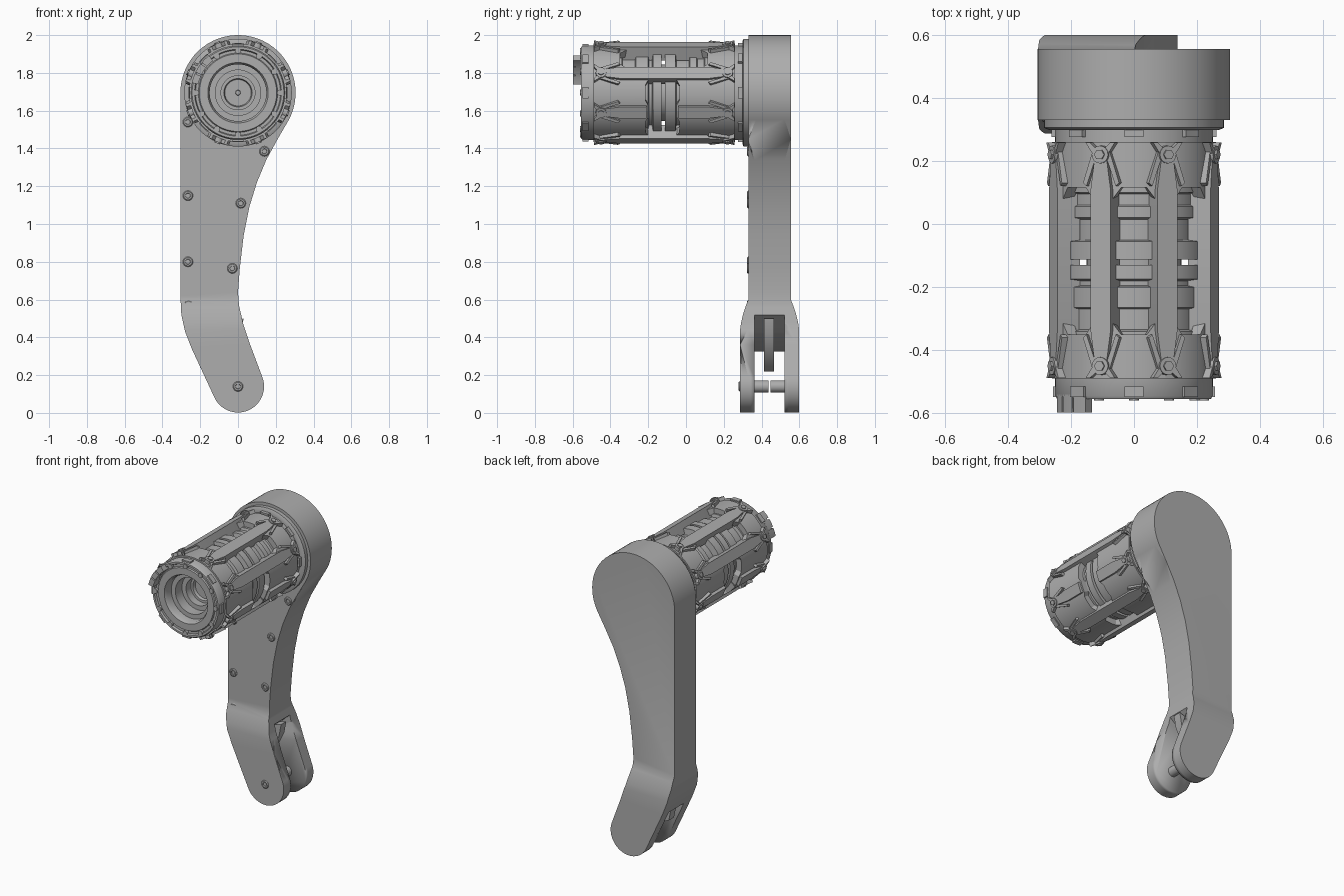
import bpy, bmesh, math
from math import sin, cos, radians, pi
from mathutils import Vector, Matrix

cube = bpy.data.objects.get("Cube")
if cube:
    bpy.data.objects.remove(cube, do_unlink=True)

grey = bpy.data.materials.new("mid grey")
grey.use_nodes = True
colour = (0.42, 0.42, 0.42, 1)
grey.diffuse_color = colour
grey.node_tree.nodes["Principled BSDF"].inputs["Base Color"].default_value = colour

AXIS = Vector((0, 0, 1.695))   # the drum's axis runs along y through this point


def finish(name, bm, angle=35):
    bmesh.ops.recalc_face_normals(bm, faces=bm.faces[:])
    mesh = bpy.data.meshes.new(name)
    bm.to_mesh(mesh)
    bm.free()
    mesh.materials.append(grey)
    obj = bpy.data.objects.new(name, mesh)
    bpy.context.collection.objects.link(obj)
    bpy.ops.object.select_all(action='DESELECT')
    obj.select_set(True)
    bpy.context.view_layer.objects.active = obj
    bpy.ops.object.shade_smooth_by_angle(angle=radians(angle))
    return obj


def lathe(name, profile, centre=AXIS, steps=64):
    """Turn a closed (radius, y) outline about the y axis."""
    bm = bmesh.new()
    verts = [bm.verts.new((r, y, 0)) for r, y in profile]
    edges = [bm.edges.new((a, b)) for a, b in zip(verts, verts[1:] + verts[:1])]
    bmesh.ops.spin(bm, geom=verts + edges, cent=(0, 0, 0), axis=(0, 1, 0),
                   angle=2 * pi, steps=steps, use_merge=True)
    bmesh.ops.remove_doubles(bm, verts=bm.verts[:], dist=1e-5)
    bmesh.ops.translate(bm, verts=bm.verts[:], vec=centre)
    return finish(name, bm)


def prism(bm, outline, low, high, place):
    """Solid between two copies of an outline; place(u, v, w) gives the position."""
    a = [bm.verts.new(place(u, v, low)) for u, v in outline]
    b = [bm.verts.new(place(u, v, high)) for u, v in outline]
    bm.faces.new(a)
    bm.faces.new(b[::-1])
    for i in range(len(a)):
        j = (i + 1) % len(a)
        bm.faces.new((a[i], b[i], b[j], a[j]))


def radial(angle):
    """Placement on the drum: u across, v along y, w outward."""
    c, s = cos(radians(angle)), sin(radians(angle))
    return lambda u, v, w: AXIS + Vector((w * c - u * s, v, w * s + u * c))


def arc_panel(bm, columns, inner, outer):
    """Curved plate through columns of (angle, y low, y high)."""
    rows = []
    for angle, low, high in columns:
        put = radial(angle)
        rows.append([bm.verts.new(put(0, y, r)) for y, r in
                     ((low, inner), (low, outer), (high, outer), (high, inner))])
    for p, q in zip(rows, rows[1:]):
        for i in range(4):
            j = (i + 1) % 4
            bm.faces.new((p[i], q[i], q[j], p[j]))
    bm.faces.new(rows[0])
    bm.faces.new(rows[-1][::-1])


def rect(u0, u1, v0, v1):
    return [(u0, v0), (u1, v0), (u1, v1), (u0, v1)]


# Crank arm: rounded outline, softened rims, thicker lower fork
def arc(cx, cz, r, start, end, n):
    return [(cx + r * cos(radians(start + (end - start) * i / n)),
             cz + r * sin(radians(start + (end - start) * i / n))) for i in range(n + 1)]


outline = arc(0, 1.695, 0.305, -28, 180, 36)
outline += [(-0.305, 0.62), (-0.3, 0.52), (-0.28, 0.43), (-0.245, 0.34)]
outline += arc(0, 0.14, 0.138, 207, 380, 24)
outline += [(0.065, 0.36), (0.028, 0.47), (0.005, 0.57), (0, 0.64), (0.01, 0.77),
            (0.03, 0.94), (0.06, 1.09), (0.1, 1.22), (0.15, 1.34), (0.21, 1.45)]
MID = 0.4425
bm = bmesh.new()
prism(bm, outline, MID - 0.1125, MID + 0.1125, lambda x, z, y: Vector((x, y, z)))
rims = [e for e in bm.edges if abs(e.verts[0].co.y - e.verts[1].co.y) < 1e-4]
bmesh.ops.bevel(bm, geom=rims, offset=0.04, segments=5, profile=0.5, affect='EDGES')
for z in (0.6, 0.56, 0.52, 0.48, 0.44):
    bmesh.ops.bisect_plane(bm, geom=bm.verts[:] + bm.edges[:] + bm.faces[:],
                           plane_co=(0, 0, z), plane_no=(0, 0, 1))
for v in bm.verts:
    t = min(max((0.6 - v.co.z) / 0.16, 0), 1)
    v.co.y = MID + (v.co.y - MID) * (1 + 0.39 * t * (1.6 - 0.6 * t))
arm = finish("crank_arm", bm, 30)

# Fork slot
bm = bmesh.new()
slot = [(0.3, 0.52), (0.02, 0.52), (-0.08, 0.43), (-0.2, 0.33), (-0.4, 0.3),
        (-0.4, -0.2), (0.3, -0.2)]
prism(bm, slot, 0.362, 0.522, lambda x, z, y: Vector((x, y, z)))
cutter = finish("slot_cutter", bm)
cutter.hide_render = True
cutter.hide_viewport = True
cut = arm.modifiers.new("slot", 'BOOLEAN')
cut.object = cutter
cut.solver = 'EXACT'

# Fork fin, pin and washers
bm = bmesh.new()
fin = [(0.03, 0.5), (0.015, 0.42), (-0.03, 0.33), (-0.09, 0.26), (-0.15, 0.22),
       (-0.2, 0.24), (-0.22, 0.34), (-0.1, 0.46)]
prism(bm, fin, 0.412, 0.467, lambda x, z, y: Vector((x, y, z)))
finish("fork_fin", bm)
fork = Vector((0, 0, 0.14))
for name, y0, y1 in (("front", 0.34, 0.436), ("back", 0.448, 0.54)):
    lathe(name + "_fork_pin", [(0, y0), (0.032, y0), (0.032, y1), (0, y1)], fork, 24)


# Socket screws along the arm and on the fork
def screw(name, x, y, z):
    lathe(name, [(0, y + 0.004), (0.012, y + 0.004), (0.014, y - 0.005), (0.022, y - 0.005),
                 (0.027, y), (0.027, y + 0.02), (0, y + 0.02)], Vector((x, 0, z)), 16)


for i, (x, z) in enumerate([(-0.265, 1.54), (0.14, 1.385), (-0.265, 1.15), (0.015, 1.11),
                            (-0.265, 0.8), (-0.03, 0.765), (-0.262, 0.57)]):
    screw("arm_screw_%d" % i, x, 0.328, z)
screw("fork_screw", 0, 0.284, 0.14)

# Drum mounting flange and rear collar
lathe("mounting_flange", [(0, 0.36), (0.285, 0.36), (0.285, 0.305), (0.27, 0.298),
                          (0.25, 0.298), (0.25, 0.25), (0, 0.25)])

# Front collar with stepped bore
lathe("front_collar", [(0.15, -0.53), (0.16, -0.55), (0.205, -0.55), (0.21, -0.542),
                       (0.225, -0.542), (0.23, -0.555), (0.243, -0.555), (0.25, -0.545),
                       (0.25, -0.47), (0.15, -0.47)])
lathe("bore_tube", [(0.12, -0.49), (0.152, -0.49), (0.152, -0.14), (0.09, -0.14),
                    (0.09, -0.42), (0.12, -0.42)])
lathe("bore_floor", [(0, -0.36), (0.012, -0.36), (0.014, -0.35), (0.07, -0.35),
                     (0.075, -0.37), (0.092, -0.37), (0.092, -0.1), (0, -0.1)])

# Inner stacked rings, split in the middle
lathe("front_inner_rings", [(0.14, -0.48), (0.225, -0.48), (0.225, -0.34), (0.205, -0.335),
                            (0.205, -0.27), (0.222, -0.265), (0.222, -0.2), (0.2, -0.195),
                            (0.2, -0.18), (0.235, -0.175), (0.235, -0.13), (0.14, -0.13)])
lathe("rear_inner_rings", [(0, 0.27), (0.225, 0.27), (0.225, 0.1), (0.21, 0.095),
                           (0.21, 0.06), (0.22, 0.055), (0.22, 0.02), (0.195, 0.015),
                           (0.195, -0.05), (0.235, -0.055), (0.235, -0.112), (0, -0.112)])
lathe("core", [(0, -0.15), (0.15, -0.15), (0.15, -0.1), (0, -0.1)])

# Shell panels: long windows on the upper three sectors, a narrow gap elsewhere
bm = bmesh.new()
for k in range(8):
    upper = k in (1, 2, 3)
    front, rear = (-0.35, 0.115) if upper else (-0.215, -0.035)
    reach = 0.035 if upper else 0.015
    for low, high, side in ((-0.49, front, 1), (rear, 0.26, -1)):
        columns = []
        for d in (-22.5, -15, -9, -3, 3, 9, 15, 22.5):
            extra = side * reach * (abs(d) > 10)
            columns.append((45 * k + d, low + extra * (side < 0), high + extra * (side > 0)))
        arc_panel(bm, columns, 0.22, 0.26)
finish("shell_panels", bm, 20)

# Long struts with tapered ends, side ribs and end screws
struts, ribs, bosses = bmesh.new(), bmesh.new(), bmesh.new()
W, T = 0.034, 0.016
for k in range(8):
    put = radial(22.5 + 45 * k)
    if k in (4, 7):
        spans = [[(-T, -0.47), (T, -0.47), (W, -0.34), (W, -0.21), (-W, -0.21), (-W, -0.34)],
                 [(-W, -0.04), (W, -0.04), (W, 0.11), (T, 0.24), (-T, 0.24), (-W, 0.11)]]
    else:
        spans = [[(-T, -0.47), (T, -0.47), (W, -0.34), (W, 0.11), (T, 0.24),
                  (-T, 0.24), (-W, 0.11), (-W, -0.34)]]
    for span in spans:
        prism(struts, span, 0.2, 0.277, put)
    for y, d in ((-0.45, 1), (0.22, -1)):
        # Ribs fan out from each screw
        for s in (-1, 1):
            prism(ribs, [(s * 0.015, y), (s * 0.03, y - d * 0.008), (s * 0.062, y + d * 0.09),
                         (s * 0.05, y + d * 0.1)], 0.23, 0.273, put)
            prism(ribs, [(s * 0.01, y - d * 0.015), (s * 0.025, y), (s * 0.05, y - d * 0.038),
                         (s * 0.035, y - d * 0.038)], 0.23, 0.28, put)
        disc = [(0.028 * cos(pi * i / 8), y + 0.028 * sin(pi * i / 8)) for i in range(16)]
        prism(bosses, disc, 0.24, 0.283, put)
        head = [(0.017 * cos(pi * i / 3), y + 0.017 * sin(pi * i / 3)) for i in range(6)]
        prism(bosses, head, 0.28, 0.29, put)
finish("struts", struts)
finish("strut_ribs", ribs)
finish("strut_screws", bosses)

# Locking tabs around both collars
bm = bmesh.new()
for k in range(8):
    prism(bm, rect(-0.03, 0.03, -0.548, -0.515), 0.235, 0.257, radial(45 * k))
    prism(bm, rect(-0.03, 0.03, 0.275, 0.332), 0.235, 0.262, radial(45 * k))
finish("collar_tabs", bm)

# Face screws round the front collar
bm = bmesh.new()
for k in range(12):
    a = radians(30 * k)
    hole = Matrix.Translation(AXIS + Vector((0.222 * cos(a), -0.55, 0.222 * sin(a))))
    bmesh.ops.create_cone(bm, cap_ends=True, segments=12, radius1=0.016, radius2=0.016,
                          depth=0.02, matrix=hole @ Matrix.Rotation(pi / 2, 4, 'X'))
finish("face_screws", bm)

# Raised catch on the front rim
bm = bmesh.new()
for start in (128, 142, 156):
    arc_panel(bm, [(start + d, -0.597, -0.54) for d in (0, 4, 8, 12)], 0.215, 0.25)
arc_panel(bm, [(a, -0.585, -0.54) for a in range(128, 169, 5)], 0.215, 0.245)
finish("rim_catch", bm)
